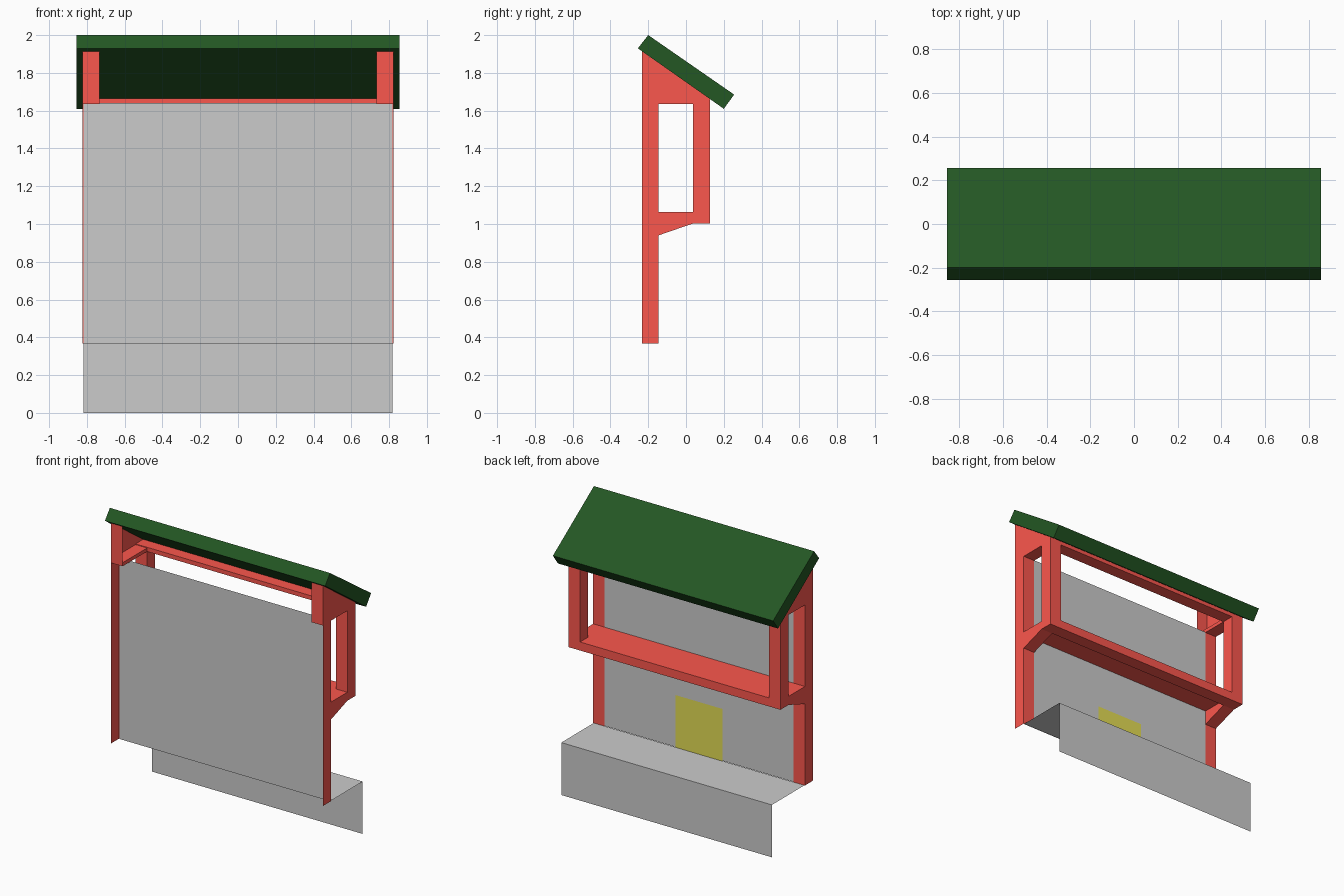
import bpy

if "Cube" in bpy.data.objects:
    bpy.data.objects.remove(bpy.data.objects["Cube"])


def material(name, rgb):
    m = bpy.data.materials.new(name)
    m.diffuse_color = (*rgb, 1)
    m.use_nodes = True
    m.node_tree.nodes["Principled BSDF"].inputs["Base Color"].default_value = m.diffuse_color
    return m


RED = material("red_paint", (0.97, 0.095, 0.075))
GREEN = material("green_roof", (0.017, 0.095, 0.017))
YELLOW = material("yellow_paint", (0.77, 0.72, 0.09))


def make(name, verts, faces, mat=None):
    me = bpy.data.meshes.new(name)
    me.from_pydata(verts, [], faces)
    ob = bpy.data.objects.new(name, me)
    bpy.context.collection.objects.link(ob)
    if mat:
        me.materials.append(mat)
    return ob


def prism(name, profile, x0, x1, mat=None):
    """Extrude a (y, z) profile, listed anticlockwise seen from +x, along x."""
    n = len(profile)
    verts = [(x, y, z) for x in (x0, x1) for y, z in profile]
    faces = [tuple(reversed(range(n))), tuple(range(n, 2 * n))]
    faces += [(i, (i + 1) % n, n + (i + 1) % n, n + i) for i in range(n)]
    return make(name, verts, faces, mat)


def box(name, x0, x1, y0, y1, z0, z1, mat=None):
    return prism(name, [(y0, z0), (y1, z0), (y1, z1), (y0, z1)], x0, x1, mat)


def strip(name, x0, x1, path, mat=None):
    """Open sheet swept along x through a (y, z) path."""
    verts = [(x, y, z) for y, z in path for x in (x0, x1)]
    faces = [(2 * i, 2 * i + 1, 2 * i + 3, 2 * i + 2) for i in range(len(path) - 1)]
    return make(name, verts, faces, mat)


def mirror(ob):
    ob.modifiers.new("mirror", 'MIRROR').use_mirror_merge = False


XI, XO = 0.733, 0.822              # inner and outer faces of the side frames
YF, YS, YB0, YB1 = -0.233, -0.145, 0.038, 0.127
BASE, LOW, HIGH = 0.368, 1.063, 1.635

# sloping roof slab
prism("roof", [(-0.255, 1.93), (0.2, 1.61), (0.255, 1.685), (-0.2, 2.0)],
      -0.855, 0.855, GREEN)

# back wall sheet, ground ledge and painted hatch
strip("wall", -0.818, 0.818, [(YS - 0.003, BASE), (YS - 0.003, 1.64)])
strip("ledge", -0.818, 0.818, [(0.215, 0), (0.215, BASE), (YS, BASE)])
strip("hatch", 0.182, -0.182, [(YS + 0.002, BASE), (YS + 0.002, 0.735)], YELLOW)

# wall posts: outer side and window-side face, open towards the front
post = make("wall_post",
            [(x, y, z) for z in (BASE, HIGH) for x, y in ((XO, YF), (XO, YS), (XI, YS))],
            [(0, 1, 4, 3), (1, 2, 5, 4)], RED)
mirror(post)

# gable: outer triangle panel plus a short front face
gable = make("gable_panel",
             [(XO, YF, HIGH), (XO, YB1, HIGH + 0.025), (XO, YB1, 1.663), (XO, YF, 1.914),
              (XI, YF, HIGH), (XI, YF, 1.914)],
             [(0, 1, 2, 3), (4, 0, 3, 5)], RED)
mirror(gable)

# side rails, window posts and brackets under the counter ends
mirror(box("side_rail", XI, XO, YF, YB0, HIGH, 1.66, RED))
mirror(box("window_post", XI, XO, YB0, YB1, LOW, HIGH, RED))
mirror(prism("bracket", [(YS, 0.94), (YB0, 1.003), (YB0, 1.04), (YS, 1.04)], XI, XO, RED))

# counter: thin board with a deeper front lip, and the beam above the opening
prism("counter", [(YS, 1.04), (YB0, 1.04), (YB0, 1.003), (YB1, 1.003), (YB1, LOW), (YS, LOW)],
      -XO, XO, RED)
box("top_beam", -XO, XO, YB0, YB1, HIGH, 1.665, RED)
